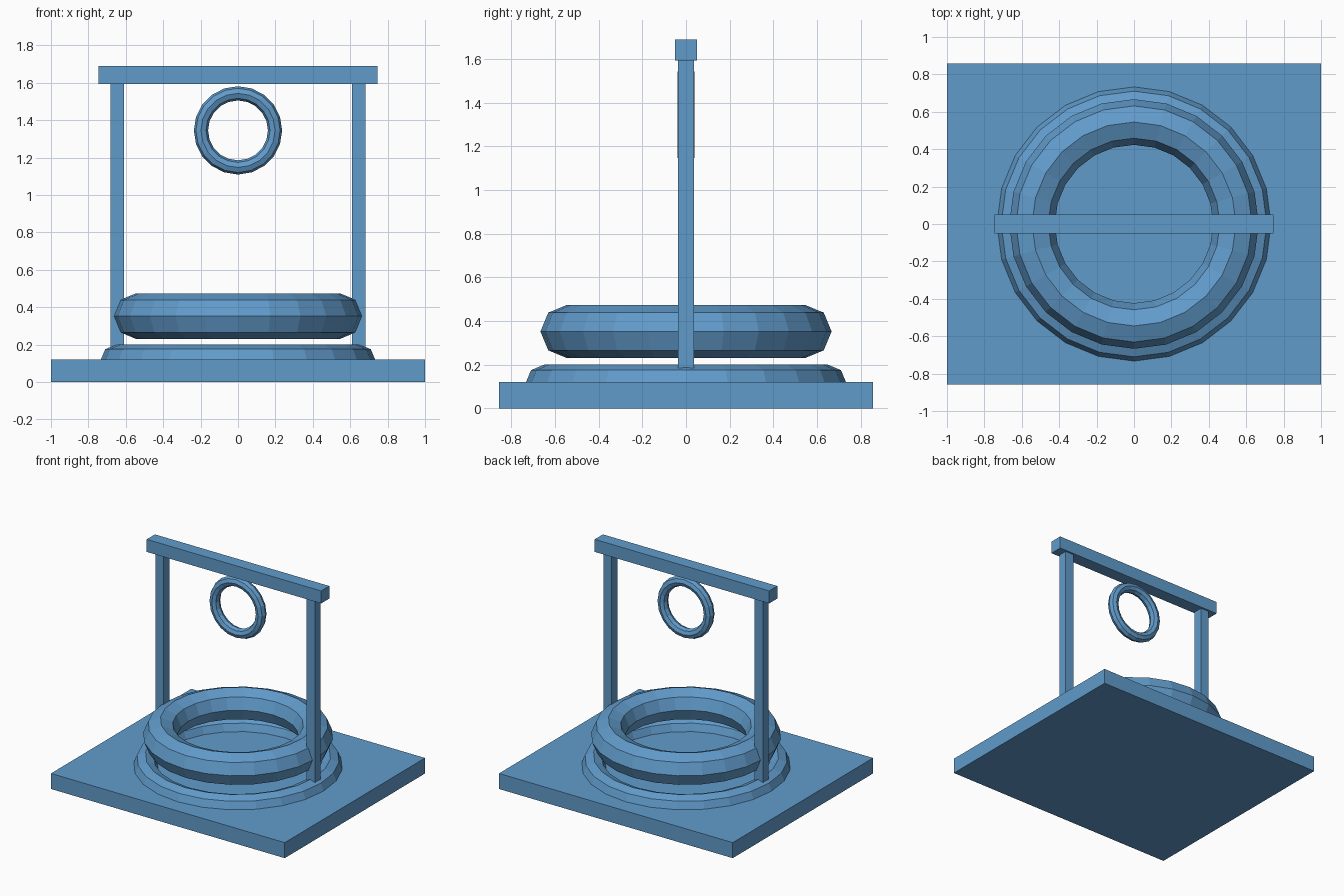
import bpy
import math

if "Cube" in bpy.data.objects:
    bpy.data.objects.remove(bpy.data.objects["Cube"])

# One flat blue for the whole model
blue = bpy.data.materials.new("soft blue")
blue.diffuse_color = (0.12, 0.33, 0.60, 1.0)
blue.use_nodes = True
blue.node_tree.nodes["Principled BSDF"].inputs["Base Color"].default_value = blue.diffuse_color


def finish(name):
    ob = bpy.context.object
    ob.name = name
    ob.data.name = name
    ob.data.materials.append(blue)
    return ob


def box(name, x, y, z):
    """Box from (min, max) ranges on each axis."""
    bpy.ops.mesh.primitive_cube_add(size=1)
    ob = finish(name)
    for v in ob.data.vertices:
        v.co = [lo + (c + 0.5) * (hi - lo) for c, (lo, hi) in zip(v.co, (x, y, z))]
    return ob


def ring(name, z, major, minor, segments, upright=False):
    """Low-poly torus with an eight-sided section."""
    bpy.ops.mesh.primitive_torus_add(
        location=(0, 0, z), rotation=(math.pi / 2 if upright else 0, 0, 0),
        major_radius=major, minor_radius=minor,
        major_segments=segments, minor_segments=8)
    return finish(name)


# Ground slab
box("base_slab", (-1, 1), (-0.857, 0.857), (0, 0.12))

# Low ring half sunk in the slab, and thick ring floating above it
ring("foot_ring", 0.115, 0.65, 0.085, 24)
ring("rim_ring", 0.352, 0.545, 0.122, 24)

# Two posts and the crossbeam
for side, label in ((-1, "left"), (1, "right")):
    xs = sorted((side * 0.61, side * 0.682))
    box(label + "_post", xs, (-0.036, 0.036), (0.15, 1.60))
box("crossbeam", (-0.746, 0.746), (-0.05, 0.05), (1.593, 1.69))

# Small upright ring below the beam
ring("hanging_ring", 1.345, 0.198, 0.038, 20, upright=True)
